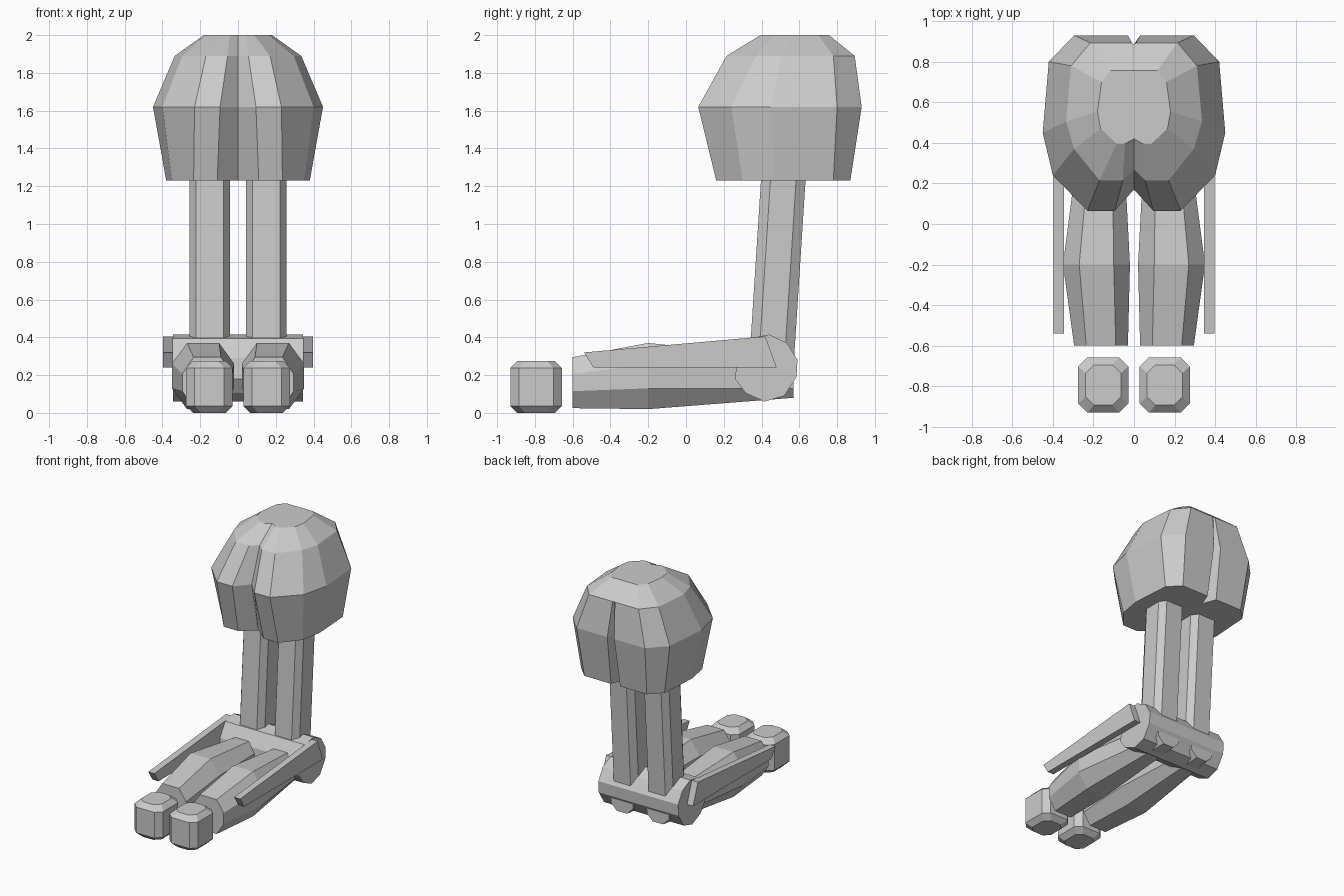
import bpy, bmesh

if "Cube" in bpy.data.objects:
    bpy.data.objects.remove(bpy.data.objects["Cube"])


def loft(name, rings):
    """Skin a list of matching closed rings and cap both ends."""
    bm = bmesh.new()
    rows = [[bm.verts.new(p) for p in r] for r in rings]
    n = len(rows[0])
    for a, b in zip(rows, rows[1:]):
        for i in range(n):
            j = (i + 1) % n
            bm.faces.new((a[i], a[j], b[j], b[i]))
    bm.faces.new(rows[0][::-1])
    bm.faces.new(rows[-1])
    bmesh.ops.recalc_face_normals(bm, faces=bm.faces[:])
    me = bpy.data.meshes.new(name)
    bm.to_mesh(me)
    bm.free()
    ob = bpy.data.objects.new(name, me)
    bpy.context.collection.objects.link(ob)
    return ob


def cut_rect(u0, u1, v0, v1, cu, cv):
    """Rectangle with cut corners, as 8 points."""
    return [(u0 + cu, v0), (u1 - cu, v0), (u1, v0 + cv), (u1, v1 - cv),
            (u1 - cu, v1), (u0 + cu, v1), (u0, v1 - cv), (u0, v0 + cv)]


def mirror_x(ob):
    ob.modifiers.new("Mirror", "MIRROR").use_mirror_merge = False


def full(half, z):
    """Close a half outline (first and last points on x = 0)."""
    pts = half + [(-x, y) for x, y in half[-2:0:-1]]
    return [(x, y, z) for x, y in pts]


# Rounded top bulb with front and back clefts
bulb = [
    (1.23, [(0, .25), (.11, .16), (.235, .16), (.35, .30), (.38, .47),
            (.36, .78), (.27, .87), (.04, .87), (0, .76)]),
    (1.62, [(0, .17), (.095, .065), (.23, .065), (.40, .24), (.45, .45),
            (.42, .80), (.295, .93), (.03, .93), (0, .84)]),
    (1.89, [(0, .27), (.055, .215), (.17, .215), (.295, .37), (.335, .505),
            (.31, .78), (.215, .893), (.01, .893), (0, .885)]),
    (2.0, [(0, .42), (.045, .395), (.085, .395), (.165, .47), (.18, .555),
           (.16, .70), (.115, .757), (.01, .757), (0, .757)]),
]
loft("top_bulb", [full(h, z) for z, h in bulb])

# Leaning upright columns
column = []
for z, y in ((.30, .455), (1.28, .518)):
    column.append([(u, v, z) for u, v in
                   cut_rect(.043, .258, y - .118, y + .118, .035, .05)])
mirror_x(loft("upright_column", column))

# Cross block joining columns and lower limbs
profile = [(.59, .28), (.585, .19), (.52, .09), (.415, .06), (.315, .105),
           (.26, .18), (.27, .29), (.335, .395), (.44, .415), (.535, .37)]
loft("joint_block", [[(x, y, z) for y, z in profile] for x in (-.345, .345)])

# Side plates
plate = [(-.54, .32), (.42, .405), (.48, .24), (-.49, .24)]
mirror_x(loft("side_plate", [[(x, y, z) for y, z in plate] for x in (.345, .397)]))

# Lying lower limbs
limb = []
for y, x0, x1, z0, z1, cx, cz in (
        (-.60, .03, .295, .025, .295, .06, .09),
        (-.20, .02, .35, .02, .37, .08, .11),
        (.57, .06, .25, .08, .29, .05, .05)):
    limb.append([(u, y, v) for u, v in cut_rect(x0, x1, z0, z1, cx, cz)])
mirror_x(loft("lower_limb", limb))

# Chamfered feet
foot = []
for z, d in ((0, .037), (.037, 0), (.238, 0), (.275, .037)):
    c = .045 - .1 * d
    foot.append([(u, v, z) for u, v in
                 cut_rect(.028 + d, .275 - d, -.93 + d, -.657 - d, c, c)])
mirror_x(loft("foot", foot))
